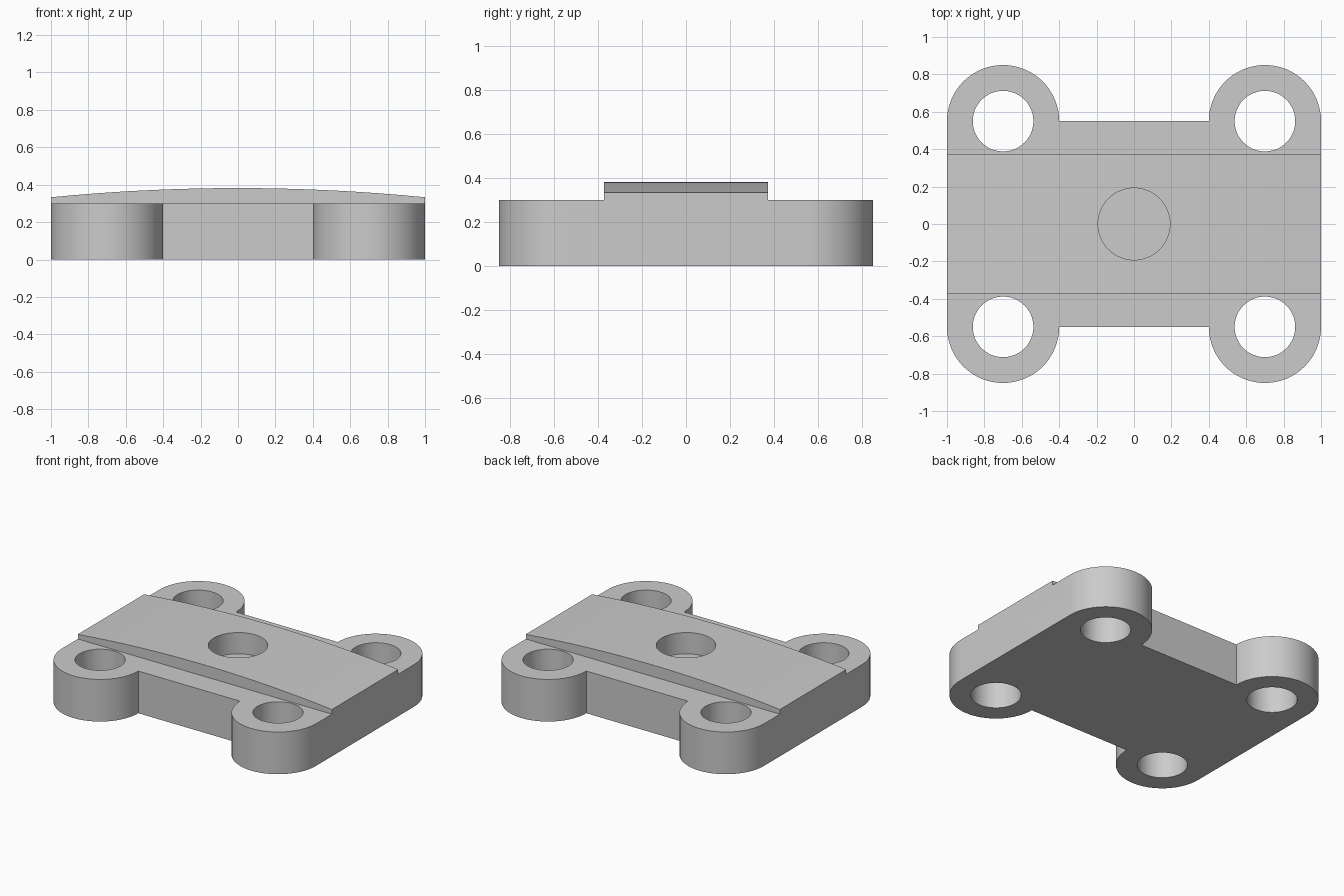
import bpy, bmesh
from math import sin, cos, pi, radians, sqrt

cube = bpy.data.objects.get("Cube")
if cube:
    bpy.data.objects.remove(cube, do_unlink=True)

LUG_X, LUG_Y, LUG_R = 0.70, 0.55, 0.30
HOLE_R, BORE_R = 0.162, 0.192
BASE_TOP, CROWN_Y = 0.30, 0.373
EDGE_TOP, CROWN_TOP = 0.333, 0.382

steel = bpy.data.materials.new("plain grey")
steel.use_nodes = True
grey = (0.6, 0.6, 0.6, 1)
steel.diffuse_color = grey
steel.node_tree.nodes["Principled BSDF"].inputs["Base Color"].default_value = grey


def prism(name, points, offset):
    """Closed outline of 3D points pushed along an offset."""
    bm = bmesh.new()
    face = bm.faces.new([bm.verts.new(p) for p in points])
    moved = bmesh.ops.extrude_face_region(bm, geom=[face])["geom"]
    bmesh.ops.translate(bm, vec=offset,
                        verts=[v for v in moved if isinstance(v, bmesh.types.BMVert)])
    bmesh.ops.recalc_face_normals(bm, faces=bm.faces)
    mesh = bpy.data.meshes.new(name)
    bm.to_mesh(mesh)
    bm.free()
    mesh.materials.append(steel)
    obj = bpy.data.objects.new(name, mesh)
    bpy.context.collection.objects.link(obj)
    return obj


def arc(cx, cy, r, start, end, z, steps):
    angles = [start + (end - start) * i / steps for i in range(steps + 1)]
    return [(cx + r * cos(a), cy + r * sin(a), z) for a in angles]


def cylinder(name, x, y, r, z0, z1):
    return prism(name, arc(x, y, r, 0, 2 * pi, z0, 64)[:-1], (0, 0, z1 - z0))


def combine(target, other, operation):
    mod = target.modifiers.new(other.name, 'BOOLEAN')
    mod.object, mod.operation, mod.solver = other, operation, 'EXACT'
    other.hide_render = True
    bpy.context.view_layer.objects.active = target
    bpy.ops.object.modifier_apply(modifier=mod.name)
    bpy.data.objects.remove(other, do_unlink=True)


# Base plate: rounded lugs at the corners, straight waist between them
outline = []
for sx, sy, a in ((1, 1, 0), (-1, 1, 0), (-1, -1, pi), (1, -1, pi)):
    outline += arc(sx * LUG_X, sy * LUG_Y, LUG_R, a, a + pi, 0, 32)
plate = prism("mounting_plate", outline, (0, 0, BASE_TOP))

# Gently arched pad across the middle
rise = CROWN_TOP - EDGE_TOP
radius = (1 + rise ** 2) / (2 * rise)
xs = [1 - 2 * i / 16 for i in range(17)]
profile = [(-1, -CROWN_Y, BASE_TOP), (1, -CROWN_Y, BASE_TOP)]
profile += [(x, -CROWN_Y, CROWN_TOP - radius + sqrt(radius ** 2 - x * x)) for x in xs]
combine(plate, prism("arched_pad", profile, (0, 2 * CROWN_Y, 0)), 'UNION')

# Through holes in the lugs and the blind bore in the pad
for sx in (-1, 1):
    for sy in (-1, 1):
        combine(plate, cylinder("lug_hole", sx * LUG_X, sy * LUG_Y, HOLE_R, -0.1, 0.6),
                'DIFFERENCE')
combine(plate, cylinder("centre_bore", 0, 0, BORE_R, 0.23, 0.6), 'DIFFERENCE')

# Merge leftover coplanar faces, then smooth the curved walls
bm = bmesh.new()
bm.from_mesh(plate.data)
bmesh.ops.remove_doubles(bm, verts=bm.verts, dist=0.0001)
bmesh.ops.dissolve_limit(bm, angle_limit=radians(0.05), verts=bm.verts, edges=bm.edges)
bm.to_mesh(plate.data)
bm.free()
bpy.ops.object.select_all(action='DESELECT')
plate.select_set(True)
bpy.context.view_layer.objects.active = plate
bpy.ops.object.shade_smooth_by_angle(angle=radians(25))
